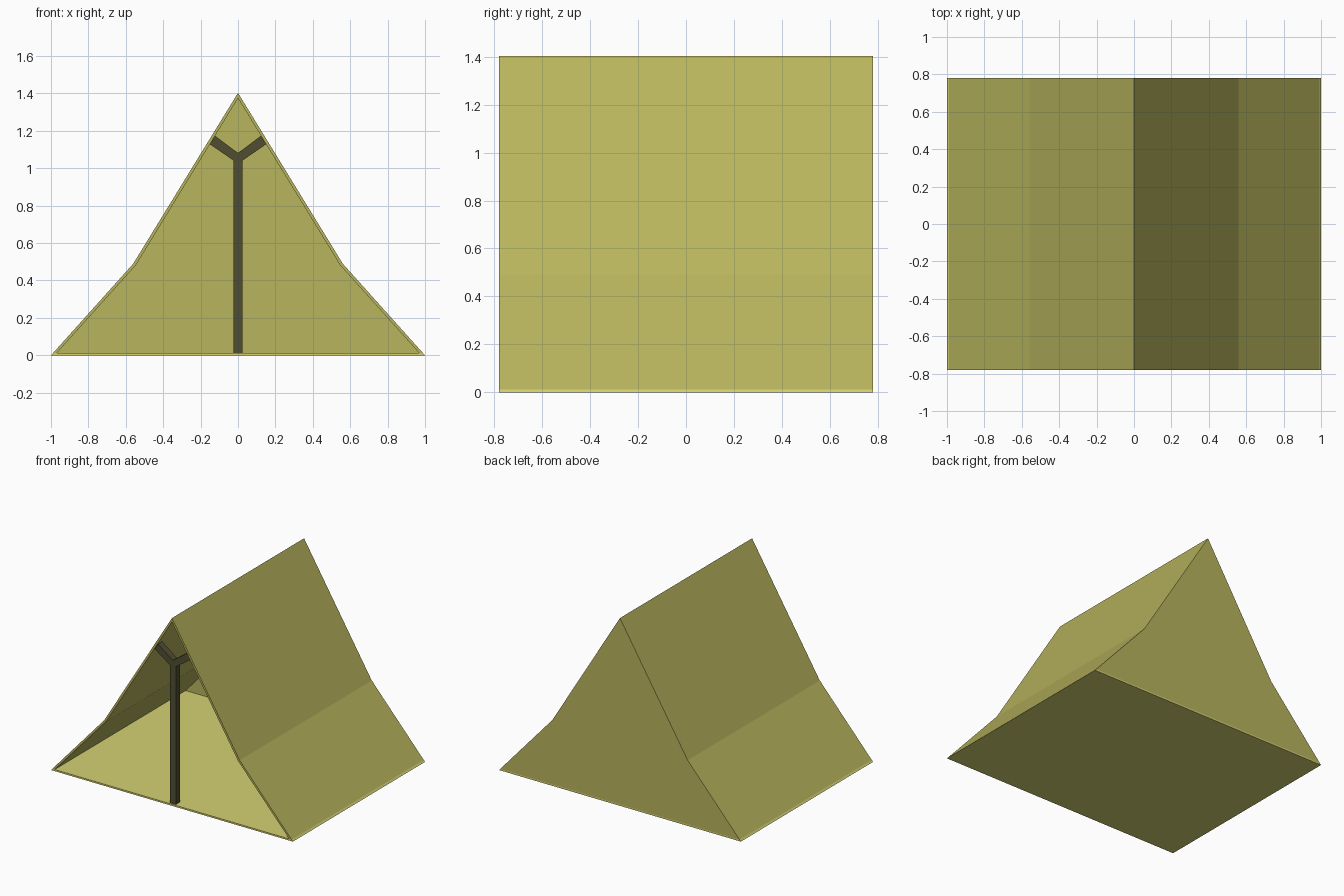
import bpy, bmesh

if "Cube" in bpy.data.objects:
    bpy.data.objects.remove(bpy.data.objects["Cube"])


def material(name, rgb):
    m = bpy.data.materials.new(name)
    m.diffuse_color = (*rgb, 1)
    m.use_nodes = True
    m.node_tree.nodes["Principled BSDF"].inputs["Base Color"].default_value = m.diffuse_color
    return m


canvas = material("canvas", (0.48, 0.46, 0.11))
ground_cloth = material("ground_cloth", (0.66, 0.64, 0.17))
wood = material("dark_wood", (0.08, 0.075, 0.03))


def prism(name, profile, y0, y1, mat):
    """Extrude an (x, z) outline from y0 to y1."""
    bm = bmesh.new()
    face = bm.faces.new([bm.verts.new((x, y0, z)) for x, z in profile])
    ext = bmesh.ops.extrude_face_region(bm, geom=[face])
    verts = [g for g in ext["geom"] if isinstance(g, bmesh.types.BMVert)]
    bmesh.ops.translate(bm, verts=verts, vec=(0, y1 - y0, 0))
    bmesh.ops.recalc_face_normals(bm, faces=bm.faces)
    me = bpy.data.meshes.new(name)
    bm.to_mesh(me)
    bm.free()
    me.materials.append(mat)
    ob = bpy.data.objects.new(name, me)
    bpy.context.collection.objects.link(ob)
    return ob


def mirrored(half):
    """Complete a half outline that runs from the right foot to the apex."""
    return half + [(-x, z) for x, z in reversed(half[:-1])]


HALF = 0.78
FLOOR = 0.012
outer = mirrored([(0.989, FLOOR), (0.56, 0.49), (0, 1.403)])
inner = mirrored([(0.969, FLOOR), (0.546, 0.482), (0, 1.374)])

# Canvas roof, back wall and floor
prism("roof", outer + inner[::-1], -HALF, HALF, canvas)
prism("back_wall", inner, HALF - 0.015, HALF, canvas)
prism("floor", [(-1, 0), (1, 0), (0.989, FLOOR), (-0.989, FLOOR)],
      -HALF, HALF, ground_cloth)

# Forked front pole
fork = mirrored([(0.025, FLOOR), (0.025, 1.042), (0.15, 1.128),
                 (0.122, 1.173), (0, 1.082)])
prism("front_pole", fork, -0.77, -0.72, wood)
